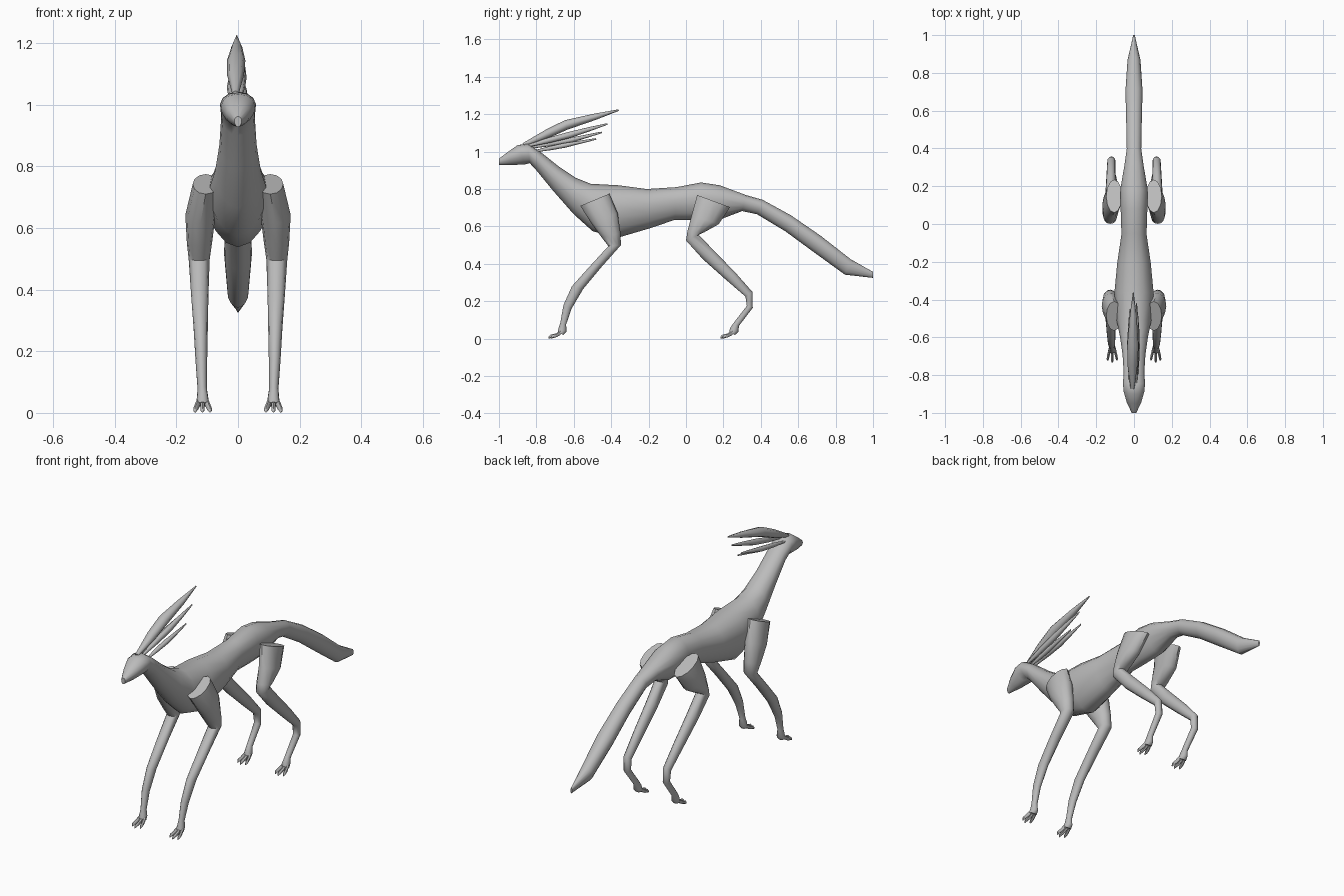
import bpy, bmesh, math
from mathutils import Vector

grey = bpy.data.materials.new("light grey")
grey.diffuse_color = (0.5, 0.5, 0.5, 1)


def loft(name, rings, n=12, keel=0.0, angle=50):
    """Tube through rings (xc, half_width, (y, z) front/top edge, (y, z) rear/bottom edge)."""
    bm = bmesh.new()
    loops = []
    for xc, hw, a, b in rings:
        a, b = Vector((xc, *a)), Vector((xc, *b))
        mid, half = (a + b) / 2, (a - b) / 2
        loop = []
        for i in range(n):
            t = 2 * math.pi * i / n
            c = math.cos(t)
            w = hw * math.sin(t) * (1 + keel * c)
            loop.append(bm.verts.new(mid + half * c + Vector((w, 0, 0))))
        loops.append(loop)
    for p, q in zip(loops, loops[1:]):
        for i in range(n):
            j = (i + 1) % n
            bm.faces.new((p[i], p[j], q[j], q[i]))
    bm.faces.new(loops[0])
    bm.faces.new(loops[-1])
    bmesh.ops.recalc_face_normals(bm, faces=bm.faces)
    me = bpy.data.meshes.new(name)
    bm.to_mesh(me)
    bm.free()
    me.materials.append(grey)
    ob = bpy.data.objects.new(name, me)
    bpy.context.collection.objects.link(ob)
    bpy.ops.object.select_all(action='DESELECT')
    ob.select_set(True)
    bpy.context.view_layer.objects.active = ob
    bpy.ops.object.shade_smooth_by_angle(angle=math.radians(angle))
    return ob


# Head, neck, trunk and tail in one skin
loft("body", [
    (0, .012, (-1.0, .962), (-1.0, .928)),
    (0, .038, (-.95, 1.0), (-.935, .928)),
    (0, .055, (-.90, 1.035), (-.86, .932)),
    (0, .058, (-.845, 1.042), (-.835, .938)),
    (0, .054, (-.78, 1.0), (-.80, .90)),
    (0, .060, (-.68, .92), (-.71, .79)),
    (0, .074, (-.59, .86), (-.60, .665)),
    (0, .092, (-.51, .828), (-.50, .575)),
    (0, .103, (-.36, .82), (-.37, .538)),
    (0, .088, (-.21, .80), (-.20, .588)),
    (0, .066, (-.05, .81), (-.06, .635)),
    (0, .070, (.08, .835), (.07, .635)),
    (0, .072, (.18, .82), (.19, .64)),
    (0, .050, (.32, .768), (.30, .682)),
    (0, .038, (.41, .742), (.38, .665)),
    (0, .041, (.56, .66), (.53, .575)),
    (0, .045, (.72, .55), (.68, .465)),
    (0, .034, (.88, .425), (.85, .342)),
    (0, .004, (1.0, .357), (1.0, .325))], n=14, keel=.15)


# Crest of swept-back plumes: x, width, base, belly and tip
def plume(name, x0, x1, hw, base, mid, tip, t):
    def ring(x, w, p, h):
        return (x, w, (p[0] - h * .3, p[1] + h), (p[0] + h * .3, p[1] - h))
    q = [(base[0] * .45 + mid[0] * .55, base[1] * .45 + mid[1] * .55),
         (mid[0] * .45 + tip[0] * .55, mid[1] * .45 + tip[1] * .55)]
    xm = (x0 + x1) / 2
    loft(name, [ring(x0, hw * .35, base, t * .4), ring(x0, hw * .9, q[0], t * .9),
                ring(xm, hw, mid, t), ring(x1, hw * .6, q[1], t * .65),
                ring(x1, .002, tip, .004)], n=8)


plume("crest_plume_large", -.008, -.004, .030, (-.87, 1.035), (-.64, 1.143), (-.36, 1.222), .025)
plume("crest_plume_second", .010, .014, .016, (-.85, 1.03), (-.62, 1.09), (-.42, 1.148), .016)
plume("crest_plume_third", -.022, -.022, .014, (-.84, 1.02), (-.62, 1.06), (-.45, 1.103), .013)
plume("crest_plume_fourth", .016, .020, .013, (-.82, 1.0), (-.65, 1.033), (-.48, 1.068), .012)

FRONT = [
    (.105, .042, (-.565, .71), (-.41, .775)),
    (.122, .049, (-.505, .615), (-.365, .67)),
    (.125, .041, (-.45, .54), (-.35, .565)),
    (.126, .034, (-.415, .495), (-.348, .50)),
    (.124, .028, (-.525, .375), (-.45, .385)),
    (.121, .023, (-.61, .28), (-.55, .265)),
    (.119, .019, (-.655, .18), (-.612, .16)),
    (.116, .015, (-.672, .085), (-.641, .075)),
    (.115, .019, (-.682, .055), (-.638, .037)),
    (.115, .022, (-.685, .035), (-.655, .02))]
HIND = [
    (.105, .042, (.06, .768), (.235, .703)),
    (.122, .046, (.03, .66), (.175, .612)),
    (.126, .040, (.008, .575), (.10, .57)),
    (.126, .034, (0, .525), (.068, .555)),
    (.124, .030, (.09, .425), (.15, .47)),
    (.122, .025, (.21, .318), (.265, .352)),
    (.120, .021, (.318, .225), (.355, .25)),
    (.119, .019, (.325, .175), (.357, .165)),
    (.116, .015, (.253, .082), (.283, .068)),
    (.115, .019, (.235, .055), (.28, .035)),
    (.115, .022, (.232, .035), (.262, .02))]

# Legs with three-toed feet, mirrored left and right
for label, rings, fy in (("front", FRONT, -.67), ("hind", HIND, .248)):
    for side, s in (("right", 1), ("left", -1)):
        loft(f"{label}_leg_{side}", [(s * x, w, a, b) for x, w, a, b in rings], n=12)
        for k in (-1, 0, 1):
            x = s * .115 + k * .014
            d = -.012 if k == 0 else 0
            loft(f"{label}_toe_{side}_{k + 2}", [
                (x, .008, (fy, .045), (fy, .02)),
                (x + k * .006, .008, (fy - .025, .028), (fy - .022, .008)),
                (x + k * .010, .007, (fy - .045 + d, .02), (fy - .043 + d, .002)),
                (x + k * .010, .003, (fy - .052 + d, .010), (fy - .052 + d, 0))], n=6)
